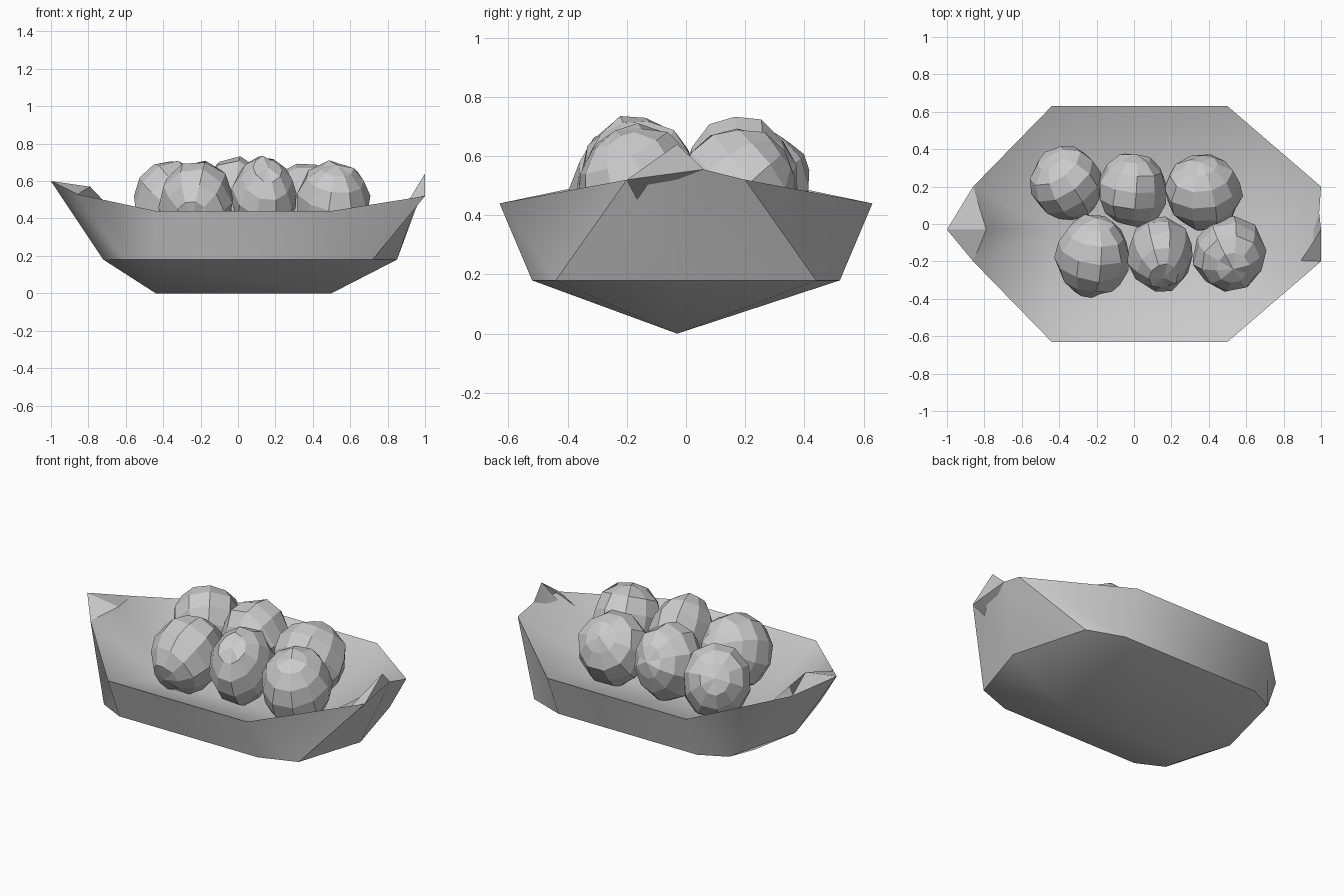
import bpy, bmesh, random
from mathutils import Vector, Euler

if "Cube" in bpy.data.objects:
    bpy.data.objects.remove(bpy.data.objects["Cube"])

random.seed(4)
MID = -0.03  # y of the keel line


def make_object(name, bm):
    mesh = bpy.data.meshes.new(name)
    bm.to_mesh(mesh)
    bm.free()
    obj = bpy.data.objects.new(name, mesh)
    bpy.context.collection.objects.link(obj)
    return obj


def ring(right, half, left):
    """Closed loop: right tip, +y side, left tip, mirrored -y side."""
    return [right] + half + [left] + [(x, -y, z) for x, y, z in reversed(half)]


def fan_to_line(bm, loop, right, left):
    """Close a loop down to a lengthwise line, with fans at both ends."""
    for a, b in zip(loop, loop[1:] + loop[:1]):
        ea, eb = [right if v.co.x > 0 else left for v in (a, b)]
        bm.faces.new([a, b, eb] + ([ea] if ea != eb else []))


# Outside of the boat-shaped dish: rim, chine and a keel line
bm = bmesh.new()
rv = [bm.verts.new(p) for p in ring(
    (1, MID, .64),
    [(1, .2, .52), (.5, .63, .44), (-.44, .63, .44), (-.86, .2, .53)],
    (-1, MID, .6))]
cv = [bm.verts.new(p) for p in ring(
    (.85, MID, .18),
    [(.72, .44, .18), (.5, .52, .18), (-.44, .52, .18), (-.6, .44, .18)],
    (-.72, MID, .18))]
tip_r = bm.verts.new((.99, .06, .555))
tip_l = bm.verts.new((-.79, MID, .57))
notch = bm.verts.new((.945, -.165, .455))
flap = bm.verts.new((.89, -.2, .46))
n = len(rv)
for i in range(n):
    j = (i + 1) % n
    extra = {0: [tip_r], n - 1: [notch]}.get(i, [])
    # rv[n-1] -> notch -> rv[0] forms the small cut beside the right peak
    bm.faces.new([rv[i]] + extra + [rv[j], cv[j], cv[i]])
fan_to_line(bm, cv, bm.verts.new((.5, MID, 0)), bm.verts.new((-.44, MID, 0)))

# Inside of the dish, sloping from the rim to a shallow middle line
inside = [tip_r] + rv[1:5] + [tip_l] + rv[6:]
fan_to_line(bm, inside, bm.verts.new((.5, MID, .2)), bm.verts.new((-.44, MID, .2)))

# Folded tips at both ends
for tri in ((rv[5], rv[4], tip_l), (rv[6], rv[5], tip_l),
            (rv[0], rv[-1], flap), (rv[0], rv[-1], tip_r)):
    bm.faces.new(tri)
bmesh.ops.recalc_face_normals(bm, faces=bm.faces)

# Soft shading, with crisp rim, chine and end corners
crisp = set(rv) | {tip_r, tip_l, notch, flap}
for f in bm.faces:
    f.smooth = not all(v in crisp for v in f.verts)
for e in bm.edges:
    a, b = e.verts
    end_corner = {a, b} in ({rv[1], cv[1]}, {rv[-1], cv[-1]})
    if end_corner or (a in cv and b in cv) or (a in crisp and b in crisp):
        e.smooth = False
make_object("dish", bm)

# Six faceted, slightly irregular balls in two rows: centre and half sizes
balls = [((-.36, .22, .49), (.19, .2, .22)),
         ((-.01, .18, .505), (.19, .195, .225)),
         ((.37, .17, .48), (.205, .2, .215)),
         ((-.22, -.17, .49), (.2, .215, .22)),
         ((.14, -.16, .51), (.175, .2, .225)),
         ((.51, -.16, .48), (.2, .2, .22))]
for k, (centre, size) in enumerate(balls):
    bm = bmesh.new()
    bmesh.ops.create_uvsphere(bm, u_segments=10, v_segments=7, radius=1)
    turn = Euler([random.uniform(-1.2, 1.2) for _ in range(3)])
    for v in bm.verts:
        p = v.co * random.uniform(.96, 1.06)
        p.rotate(turn)
        v.co = Vector(c + s * q for c, s, q in zip(centre, size, p))
    make_object(f"ball_{k + 1}", bm)
